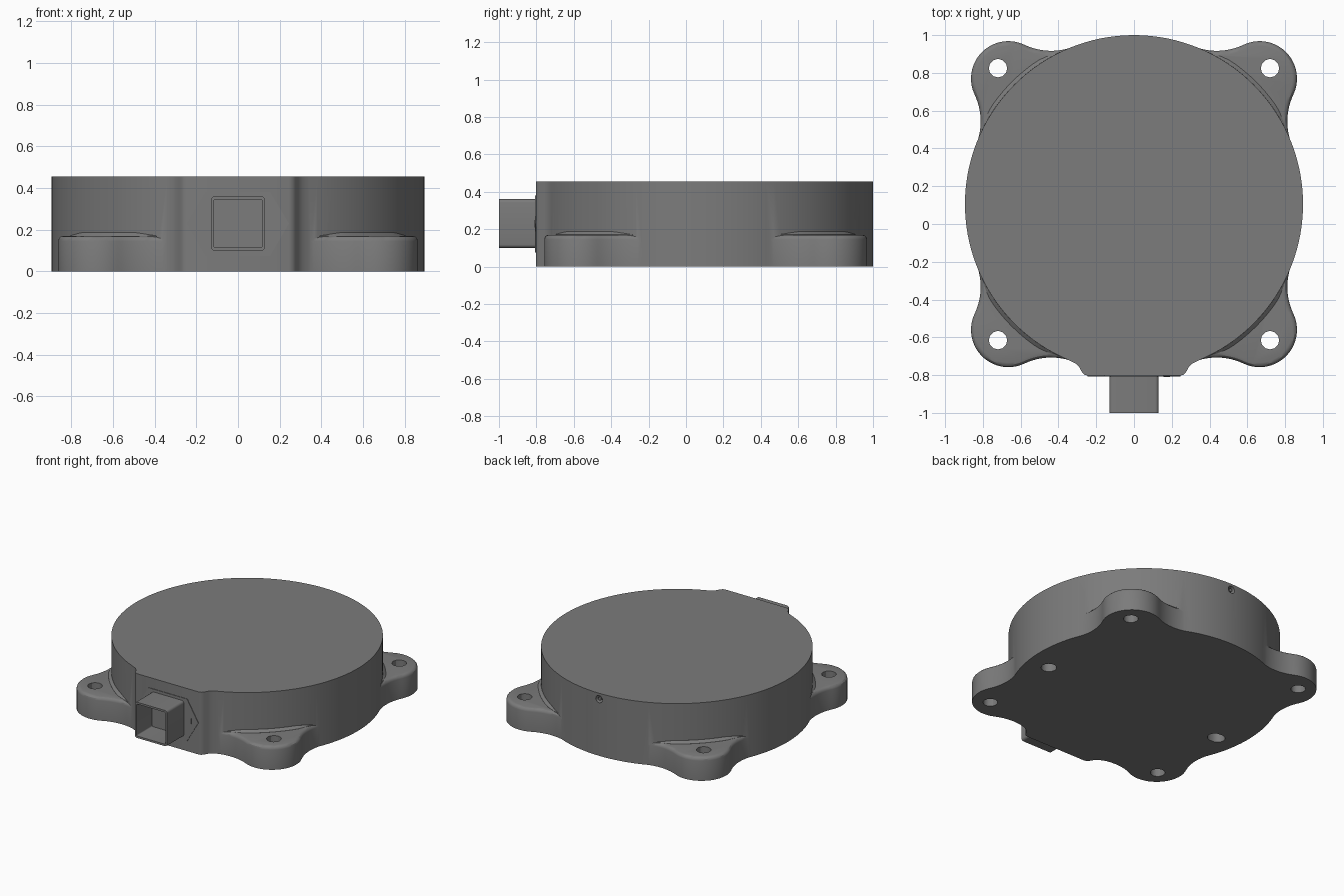
import bpy, bmesh, math
from math import radians, cos, sin, atan2, degrees

if "Cube" in bpy.data.objects:
    bpy.data.objects.remove(bpy.data.objects["Cube"])

CY = 0.105          # centre of the round body in y
R = 0.895           # body radius
H = 0.455           # body height
EAR_H = 0.17        # mounting ear height

dark = bpy.data.materials.new("dark_grey")
dark.diffuse_color = (0.2, 0.2, 0.2, 1)
dark.use_nodes = True
dark.node_tree.nodes["Principled BSDF"].inputs["Base Color"].default_value = dark.diffuse_color


def arc(cx, cy, r, a0, a1, n):
    """Points along an arc, angles in degrees."""
    return [(cx + r * cos(radians(a0 + (a1 - a0) * i / n)),
             cy + r * sin(radians(a0 + (a1 - a0) * i / n))) for i in range(n + 1)]


def circle(cx, cy, r, n):
    return arc(cx, cy, r, 0, 360, n)[:-1]


def finish(name, bm):
    bmesh.ops.recalc_face_normals(bm, faces=bm.faces)
    mesh = bpy.data.meshes.new(name)
    bm.to_mesh(mesh)
    bm.free()
    mesh.materials.append(dark)
    obj = bpy.data.objects.new(name, mesh)
    bpy.context.collection.objects.link(obj)
    return obj


def prism(name, outline, lo, hi, along_y=False, bevel=0):
    """Extrude an outline along z (or an x/z outline along y)."""
    bm = bmesh.new()
    place = (lambda p, w: (p[0], w, p[1])) if along_y else (lambda p, w: (p[0], p[1], w))
    a = [bm.verts.new(place(p, lo)) for p in outline]
    b = [bm.verts.new(place(p, hi)) for p in outline]
    bm.faces.new(a)
    top = bm.faces.new(b)
    n = len(a)
    for i in range(n):
        j = (i + 1) % n
        bm.faces.new((a[i], a[j], b[j], b[i]))
    bmesh.ops.recalc_face_normals(bm, faces=bm.faces)
    if bevel:
        bmesh.ops.bevel(bm, geom=list(top.edges), offset=bevel, segments=3,
                        profile=0.5, affect='EDGES')
    return finish(name, bm)


def boolean(target, tool, operation):
    """Apply a boolean and discard the tool object."""
    tool.hide_render = True
    mod = target.modifiers.new("bool", 'BOOLEAN')
    mod.operation = operation
    mod.solver = 'EXACT'
    mod.object = tool
    bpy.context.view_layer.objects.active = target
    bpy.ops.object.modifier_apply(modifier=mod.name)
    bpy.data.objects.remove(tool)


def smooth(obj, angle=30):
    bpy.ops.object.select_all(action='DESELECT')
    obj.select_set(True)
    bpy.context.view_layer.objects.active = obj
    bpy.ops.object.shade_smooth_by_angle(angle=radians(angle))


# Round housing with a flat connector pad at the front
pad = [(0.31, -0.738), (0.29, -0.758), (0.275, -0.785), (0.262, -0.798), (0.245, -0.803)]
side = degrees(math.asin(0.34 / R))
outline = arc(0, CY, R, side - 90, 270 - side, 110)
outline += [(-x, y) for x, y in pad] + pad[::-1]
housing = prism("housing", outline, 0, H)

# Base flange: four ears blended into the circle by concave fillets
ear_c, ear_r, fil_r, base_r = 0.665, 0.198, 0.33, R - 0.002
D, d = base_r + fil_r, ear_c * math.sqrt(2)
delta = degrees(math.acos((D * D + d * d - (ear_r + fil_r) ** 2) / (2 * D * d)))
t = 45 - delta
fx, fy = D * cos(radians(t)), D * sin(radians(t))
tip = degrees(atan2(ear_c - fy, ear_c - fx))
fillet = arc(fx, fy, fil_r, t + 180, tip, 12)
ear = fillet + arc(ear_c, ear_c, ear_r, tip - 180, 270 - tip, 20)[1:-1]
ear += [(y, x) for x, y in fillet[::-1]]
ear += arc(0, 0, base_r, 90 - t, 90 + t, 10)[1:-1]
flange_outline = []
for k in range(4):
    c, s = round(cos(k * math.pi / 2)), round(sin(k * math.pi / 2))
    flange_outline += [(x * c - y * s, x * s + y * c + CY) for x, y in ear]
boolean(housing, prism("flange", flange_outline, 0, EAR_H, bevel=0.025), 'UNION')

# Through holes in the ears
for sx in (-1, 1):
    for sy in (-1, 1):
        boolean(housing, prism("hole_cutter", circle(sx * 0.72, CY + sy * 0.72, 0.049, 12),
                               -0.1, 0.3), 'DIFFERENCE')

# Blind locating hole and slot underneath
boolean(housing, prism("pin_cutter", circle(0.72, -0.015, 0.052, 16), -0.1, 0.1), 'DIFFERENCE')
slot = arc(-0.708, -0.015, 0.05, -90, 90, 8) + arc(-0.732, -0.015, 0.05, 90, 270, 8)
boolean(housing, prism("slot_cutter", slot, -0.1, 0.1), 'DIFFERENCE')

# Small vent in the back wall
boolean(housing, prism("vent_cutter", circle(0, 0.412, 0.027, 16), 0.95, 1.1, True), 'DIFFERENCE')
smooth(housing)
smooth(prism("vent_plug", circle(0, 0.412, 0.012, 12), 0.94, 0.992, True))

# Sloped fillets where the ears meet the wall, fading out at both ends
for k in range(4):
    bm = bmesh.new()
    rings = []
    for i in range(17):
        a = radians(45 + 90 * k - 19 + 38 * i / 16)
        f = min(1, 0.05 + 1.6 * sin(math.pi * i / 16))
        section = [(0.86, 0.15), (0.895 + 0.02 * f, 0.15), (0.895 + 0.02 * f, EAR_H + 0.0005),
                   (0.8955, EAR_H + 0.017 * f), (0.86, EAR_H + 0.017 * f)]
        rings.append([bm.verts.new((r * cos(a), r * sin(a) + CY, z)) for r, z in section])
    for p, q in zip(rings, rings[1:]):
        for i in range(5):
            j = (i + 1) % 5
            bm.faces.new((p[i], p[j], q[j], q[i]))
    bm.faces.new(rings[0])
    bm.faces.new(rings[-1])
    smooth(finish(f"ear_fillet_{k + 1}", bm))

# Hexagonal connector seat, barely proud of the pad, with a small arrow mark
seat = [(0.245, 0.23), (0.155, 0.38), (-0.155, 0.38), (-0.245, 0.23), (-0.155, 0.075), (0.155, 0.075)]
prism("connector_seat", seat, -0.807, -0.79, True)
prism("pin_mark", [(0.155, 0.23), (0.19, 0.25), (0.19, 0.21)], -0.809, -0.80, True)


# Open square connector shell
def rounded_square(half, r):
    pts = []
    for a, sx, sz in ((0, 1, 1), (90, -1, 1), (180, -1, -1), (270, 1, -1)):
        pts += arc(sx * (half - r), 0.23 + sz * (half - r), r, a, a + 90, 4)
    return pts


shell = prism("connector_shell", rounded_square(0.13, 0.018), -1.0, -0.78, True)
boolean(shell, prism("socket_cutter", rounded_square(0.116, 0.008), -1.1, -0.82, True),
        'DIFFERENCE')
smooth(shell)
